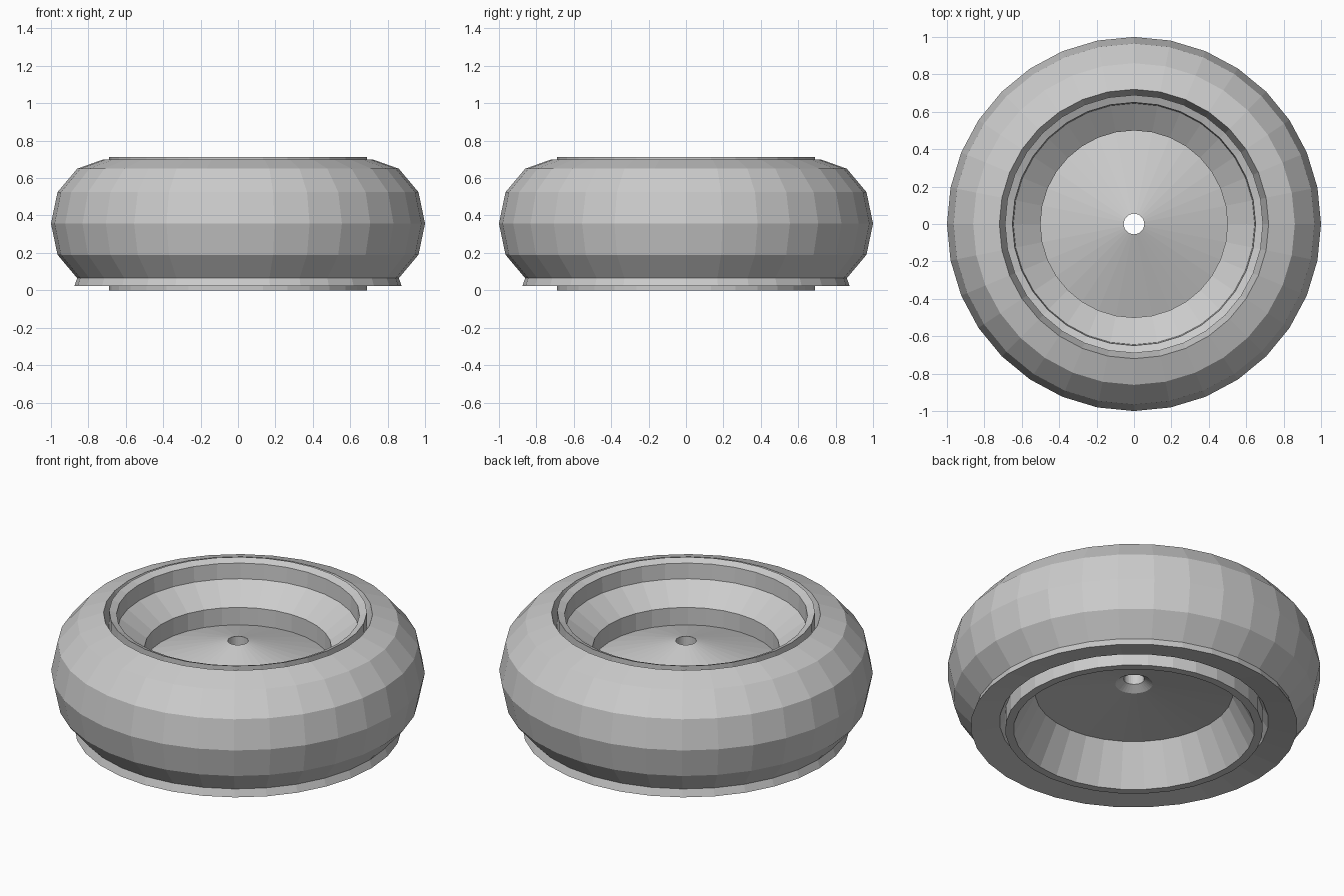
import bpy, bmesh
from math import sin, cos, pi

if "Cube" in bpy.data.objects:
    bpy.data.objects.remove(bpy.data.objects["Cube"])

SEGMENTS = 32


def lathe(name, profile):
    """Revolve a closed (radius, z) profile around the z axis, flat shaded."""
    bm = bmesh.new()
    rings = []
    for i in range(SEGMENTS):
        a = 2 * pi * i / SEGMENTS
        rings.append([bm.verts.new((r * cos(a), r * sin(a), z)) for r, z in profile])
    n = len(profile)
    for i in range(SEGMENTS):
        a, b = rings[i], rings[(i + 1) % SEGMENTS]
        for j in range(n):
            k = (j + 1) % n
            bm.faces.new((a[j], b[j], b[k], a[k]))
    bmesh.ops.recalc_face_normals(bm, faces=bm.faces)
    mesh = bpy.data.meshes.new(name)
    bm.to_mesh(mesh)
    bm.free()
    obj = bpy.data.objects.new(name, mesh)
    bpy.context.collection.objects.link(obj)
    return obj


# Tyre: bulging tread, flared lower edge, bevelled seat against the rim
lathe("tyre", [
    (0.69, 0.61), (0.72, 0.70), (0.86, 0.65), (0.965, 0.525), (1.0, 0.357),
    (0.965, 0.19), (0.86, 0.065), (0.875, 0.022), (0.72, 0.05), (0.69, 0.10),
])

# Rim: lip, stepped dish, coned hub face with centre hole, hollow back
lathe("rim", [
    (0.69, 0.0), (0.69, 0.712), (0.65, 0.695), (0.645, 0.605),
    (0.50, 0.503), (0.50, 0.40), (0.055, 0.54),
    (0.055, 0.31), (0.10, 0.28), (0.53, 0.23), (0.645, 0.0),
])
